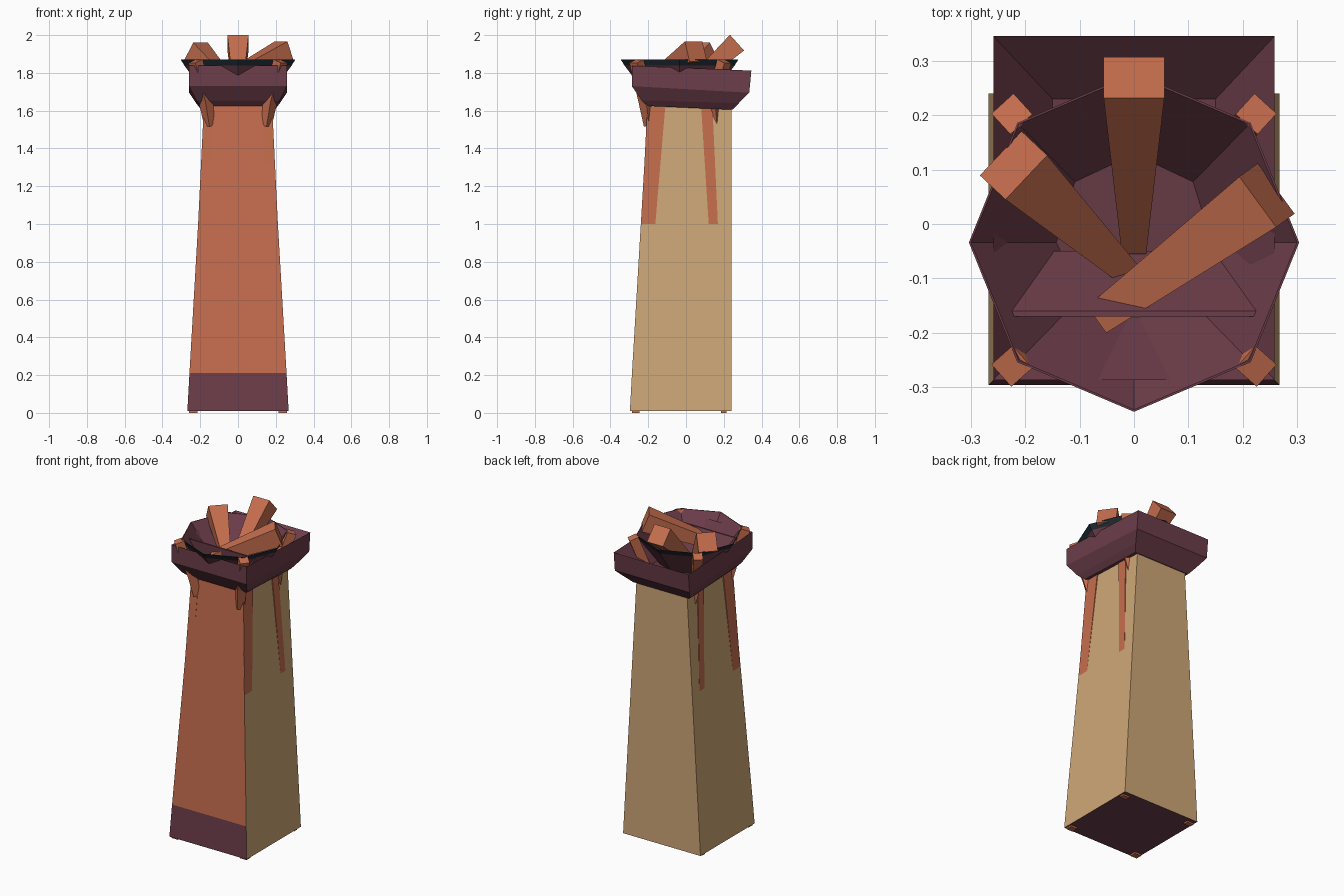
import bpy, math
from mathutils import Vector

if "Cube" in bpy.data.objects:
    bpy.data.objects.remove(bpy.data.objects["Cube"])


def mat(name, r, g, b):
    m = bpy.data.materials.new(name)
    m.diffuse_color = (r, g, b, 1)
    m.use_nodes = True
    m.node_tree.nodes["Principled BSDF"].inputs["Base Color"].default_value = m.diffuse_color
    return m


ORANGE = mat("orange_wood", 0.56, 0.155, 0.075)
TAN = mat("tan_plaster", 0.62, 0.39, 0.185)
PLUM = mat("dark_plum", 0.15, 0.047, 0.068)
NAVY = mat("navy_rim", 0.014, 0.024, 0.034)


def loft(name, rings, mats, rule=None, caps=True):
    """Skin a list of equal-length rings; rule(face) picks the material."""
    n = len(rings[0])
    verts = [v for r in rings for v in r]
    faces = []
    for k in range(len(rings) - 1):
        for i in range(n):
            j = (i + 1) % n
            faces.append((k * n + i, k * n + j, (k + 1) * n + j, (k + 1) * n + i))
    if caps:
        faces.append(tuple(reversed(range(n))))
        faces.append(tuple(range((len(rings) - 1) * n, len(rings) * n)))
    me = bpy.data.meshes.new(name)
    me.from_pydata([tuple(v) for v in verts], [], faces)
    for m in mats:
        me.materials.append(m)
    me.update()
    if rule:
        for p in me.polygons:
            p.material_index = rule(p)
    ob = bpy.data.objects.new(name, me)
    bpy.context.collection.objects.link(ob)
    return ob


def rect(hx, y0, y1, z0, z1=None):
    """Rectangle ring; z0 at the front edge, z1 at the back edge."""
    z1 = z0 if z1 is None else z1
    return [(-hx, y0, z0), (hx, y0, z0), (hx, y1, z1), (-hx, y1, z1)]


def bar(name, a, b, wa, wb):
    """Square bar tapering from width wa at a to wb at b, cut square."""
    a, b = Vector(a), Vector(b)
    d = (b - a).normalized()
    s = d.cross(Vector((0, 0, 1))).normalized()
    u = s.cross(d)
    ring = lambda c, w: [c + (s * i + u * j) * w / 2
                         for i, j in ((-1, -1), (1, -1), (1, 1), (-1, 1))]
    return loft(name, [ring(a, wa), ring(b, wb)], [ORANGE])


# Tapered pillar: orange front with plum foot band, tan elsewhere, plum base
def pillar_rule(p):
    if p.normal.z < -0.9:
        return 2
    if p.normal.y < -0.9:
        return 2 if p.center.z < 0.21 else 0
    return 1


loft("pillar", [rect(0.268, -0.297, 0.24, 0.01),
                rect(0.257, -0.286, 0.24, 0.21),
                rect(0.173, -0.200, 0.24, 1.66)], [ORANGE, TAN, PLUM], pillar_rule)

# Corner posts, showing through the pillar sides, and the flared prongs above
for sx, side in ((-1, "left"), (1, "right")):
    for end, bot, top, tip in (("front", (-0.287, -0.247), (-0.205, -0.11), -0.262),
                               ("back", (0.185, 0.215), (0.08, 0.14), 0.203)):
        rings = []
        for (y0, y1), xo, xi, z in ((bot, 0.260, 0.215, 0.0), (top, 0.181, 0.13, 1.62)):
            ring = [(sx * xi, y0, z), (sx * xo, y0, z), (sx * xo, y1, z), (sx * xi, y1, z)]
            rings.append(ring if sx > 0 else ring[::-1])
        loft(f"post_{end}_{side}", rings, [ORANGE])
        foot_y = -0.195 if end == "front" else 0.16
        mid = Vector((sx * 0.172, -0.215 if end == "front" else 0.145, 1.66))
        bar(f"bracket_{end}_{side}", (sx * 0.150, foot_y, 1.52), mid, 0.04, 0.055)
        bar(f"prong_{end}_{side}", mid, (sx * 0.225, tip, 1.862), 0.055, 0.055)

# Bevelled square collar with a sunken top
loft("collar", [rect(0.195, -0.205, 0.245, 1.625, 1.605),
                rect(0.222, -0.235, 0.28, 1.655, 1.64),
                rect(0.259, -0.287, 0.335, 1.73, 1.695),
                rect(0.259, -0.287, 0.346, 1.838, 1.812),
                rect(0.15, -0.165, 0.23, 1.65, 1.70)], [PLUM])


# Eight-sided fire bowl with a thin navy outer rim
def octagon(r, z):
    return [(r * 0.975 * math.sin(i * math.pi / 4),
             -0.034 - r * math.cos(i * math.pi / 4), z) for i in range(8)]


loft("fire_bowl", [octagon(0.13, 1.62), octagon(0.292, 1.84), octagon(0.312, 1.872),
                   octagon(0.308, 1.872), octagon(0.126, 1.64)], [PLUM, NAVY],
     lambda p: 1 if 1.845 < p.center.z < 1.868 else 0)

# Raised lip across the front of the bowl
loft("bowl_front_lip", [rect(0.15, -0.16, -0.05, 1.68),
                        rect(0.238, -0.17, -0.16, 1.84)], [PLUM])

# Three tapered logs
bar("log_back", (0, -0.04, 1.68), (0, 0.27, 1.96), 0.045, 0.112)
bar("log_left", (-0.012, -0.09, 1.71), (-0.222, 0.108, 1.915), 0.045, 0.112)
bar("log_right", (-0.06, -0.17, 1.765), (0.245, 0.053, 1.913), 0.06, 0.115)
